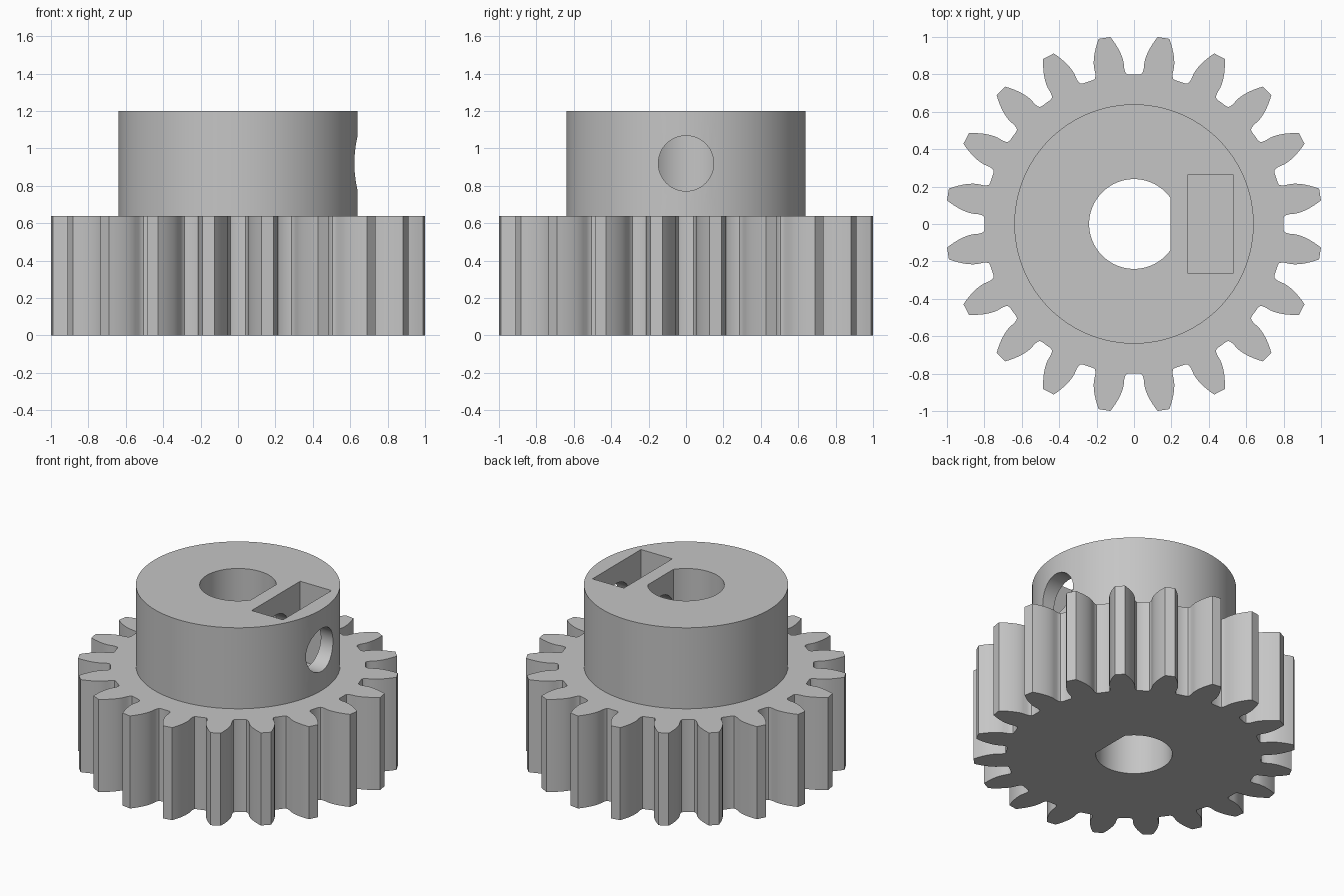
import bpy, bmesh
from math import pi, radians, cos, sin, tan, acos

TEETH = 20
MODULE = 0.0916
PITCH_R = MODULE * TEETH / 2
BASE_R = PITCH_R * cos(radians(20))
TIP_R = PITCH_R + MODULE
ROOT_R = 0.8
FACE_Z, TOP_Z = 0.64, 1.2
SCREW_Z = 0.92

cube = bpy.data.objects.get("Cube")
if cube:
    bpy.data.objects.remove(cube, do_unlink=True)

grey = bpy.data.materials.new("light grey")
grey.use_nodes = True
colour = (0.56, 0.56, 0.56, 1)
grey.diffuse_color = colour
grey.node_tree.nodes["Principled BSDF"].inputs["Base Color"].default_value = colour


def polar(r, a):
    return (r * cos(a), r * sin(a))


def arc(r, start, end, n):
    return [polar(r, start + (end - start) * i / n) for i in range(n + 1)]


def circle(r, n=96):
    return arc(r, 0, 2 * pi, n)[:-1]


def prism(name, points, z0, z1):
    """Extrude a closed outline from z0 to z1."""
    bm = bmesh.new()
    base = bm.faces.new([bm.verts.new((x, y, z0)) for x, y in points])
    extruded = bmesh.ops.extrude_face_region(bm, geom=[base], use_keep_orig=True)
    tops = [v for v in extruded["geom"] if isinstance(v, bmesh.types.BMVert)]
    bmesh.ops.translate(bm, verts=tops, vec=(0, 0, z1 - z0))
    bmesh.ops.recalc_face_normals(bm, faces=bm.faces)
    mesh = bpy.data.meshes.new(name)
    bm.to_mesh(mesh)
    bm.free()
    mesh.materials.append(grey)
    obj = bpy.data.objects.new(name, mesh)
    bpy.context.collection.objects.link(obj)
    return obj


def involute(a):
    return tan(a) - a


def half_angle(r):
    """Half the angular width of an involute tooth at radius r."""
    return pi / (2 * TEETH) + involute(radians(20)) - involute(acos(min(1, BASE_R / r)))


def gear_outline():
    # One flank: root fillet, then the involute up to the tip
    flank = [(ROOT_R, radians(6.7)), (0.804, radians(6.1)),
             (0.815, radians(5.65)), (0.833, radians(5.4))]
    steps = 7
    for i in range(steps + 1):
        r = BASE_R + (TIP_R - BASE_R) * i / steps
        flank.append((r, half_angle(r)))
    points = []
    for tooth in range(TEETH):
        centre = (tooth + 0.5) * 2 * pi / TEETH
        points += [polar(r, centre - a) for r, a in flank]
        points += [polar(r, centre + a) for r, a in reversed(flank)]
    return points


def combine(target, other, operation):
    mod = target.modifiers.new(other.name, 'BOOLEAN')
    mod.object = other
    mod.operation = operation
    mod.solver = 'EXACT'
    bpy.context.view_layer.update()
    bpy.context.view_layer.objects.active = target
    bpy.ops.object.modifier_apply(modifier=mod.name)
    bpy.data.objects.remove(other, do_unlink=True)


# Toothed wheel and hub
gear = prism("gear_wheel_with_hub", gear_outline(), 0, FACE_Z)
hub = prism("hub", circle(0.64), 0.3, TOP_Z)
combine(gear, hub, 'UNION')

# D-shaped shaft bore
flat = acos(0.195 / 0.24)
bore = prism("bore_cutter", arc(0.24, flat, 2 * pi - flat, 64), -0.2, TOP_Z + 0.2)
combine(gear, bore, 'DIFFERENCE')

# Nut slot in the hub top
slot = prism("nut_slot_cutter",
             [(0.29, -0.265), (0.53, -0.265), (0.53, 0.265), (0.29, 0.265)],
             FACE_Z + 0.01, TOP_Z + 0.2)
combine(gear, slot, 'DIFFERENCE')

# Set screw hole from the hub side into the bore
screw = prism("screw_hole_cutter", circle(0.148, 48), 0.1, 0.8)
screw.rotation_euler = (0, pi / 2, 0)
screw.location = (0, 0, SCREW_Z)
combine(gear, screw, 'DIFFERENCE')

# Smooth the curved walls and keep the edges crisp
bpy.ops.object.select_all(action='DESELECT')
gear.select_set(True)
bpy.context.view_layer.objects.active = gear
bpy.ops.object.shade_smooth_by_angle(angle=radians(25))
